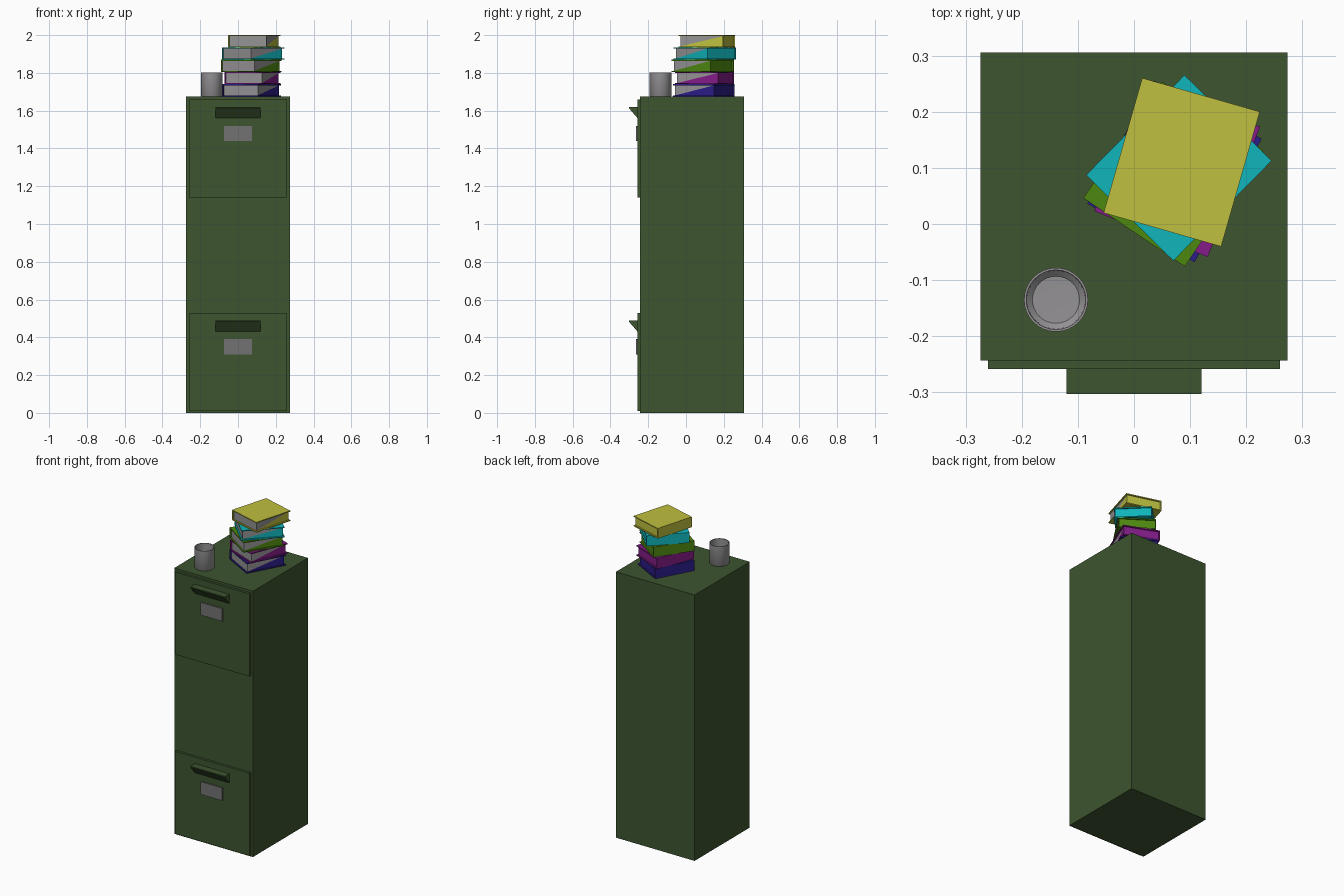
import bpy, bmesh
from math import radians
from mathutils import Matrix, Vector

cube = bpy.data.objects.get("Cube")
if cube:
    bpy.data.objects.remove(cube, do_unlink=True)


def material(name, rgb):
    m = bpy.data.materials.new(name)
    m.use_nodes = True
    m.diffuse_color = (*rgb, 1)
    m.node_tree.nodes["Principled BSDF"].inputs["Base Color"].default_value = (*rgb, 1)
    return m


GREEN = material("cabinet green", (0.047, 0.09, 0.028))
LABEL = material("label grey", (0.17, 0.17, 0.17))
GREY = material("light grey", (0.3, 0.29, 0.3))
YELLOW = material("yellow", (0.52, 0.53, 0.05))
CYAN = material("cyan", (0.005, 0.46, 0.5))
LEAF = material("leaf green", (0.075, 0.25, 0.005))
PURPLE = material("purple", (0.23, 0.012, 0.25))
BLUE = material("deep blue", (0.025, 0.012, 0.25))


def finish(name, bm, *mats):
    bmesh.ops.recalc_face_normals(bm, faces=bm.faces)
    mesh = bpy.data.meshes.new(name)
    bm.to_mesh(mesh)
    bm.free()
    for m in mats:
        mesh.materials.append(m)
    obj = bpy.data.objects.new(name, mesh)
    bpy.context.collection.objects.link(obj)
    return obj


def add_box(bm, lo, hi):
    """Add a box between two corners and return its faces."""
    lo, hi = Vector(lo), Vector(hi)
    mat = Matrix.Translation((lo + hi) / 2) @ Matrix.Diagonal((*(hi - lo), 1))
    verts = bmesh.ops.create_cube(bm, size=1, matrix=mat)["verts"]
    return list({f for v in verts for f in v.link_faces})


def box(name, lo, hi, mat):
    bm = bmesh.new()
    add_box(bm, lo, hi)
    return finish(name, bm, mat)


def prism(name, profile, half_width, mat):
    """Extrude a (y, z) profile along x."""
    bm = bmesh.new()
    face = bm.faces.new([bm.verts.new((-half_width, y, z)) for y, z in profile])
    new = bmesh.ops.extrude_face_region(bm, geom=[face])["geom"]
    moved = [v for v in new if isinstance(v, bmesh.types.BMVert)]
    bmesh.ops.translate(bm, verts=moved, vec=(2 * half_width, 0, 0))
    return finish(name, bm, mat)


# Cabinet body
FRONT, PANEL, TOP = -0.243, -0.258, 1.675
box("cabinet_body", (-0.274, FRONT, 0), (0.274, 0.306, TOP), GREEN)

# Drawers with wedge pulls and label plates
for side, z in (("lower", 0.01), ("upper", 1.14)):
    box(side + "_drawer_front", (-0.26, PANEL, z), (0.26, FRONT, z + 0.52), GREEN)
    prism(side + "_pull", [(PANEL, z + 0.48), (-0.303, z + 0.48),
                           (-0.303, z + 0.474), (PANEL, z + 0.422)], 0.12, GREEN)
    box(side + "_label", (-0.075, -0.265, z + 0.3), (0.075, PANEL, z + 0.38), LABEL)

# Cup, open at the top
cup_profile = [(0, 0), (0.054, 0), (0.057, 0.004), (0.057, 0.127),
               (0.053, 0.127), (0.052, 0.015), (0.042, 0.006), (0, 0.005)]
bm = bmesh.new()
ring = [bm.verts.new((r, 0, z)) for r, z in cup_profile]
edges = [bm.edges.new(pair) for pair in zip(ring, ring[1:])]
bmesh.ops.spin(bm, geom=ring + edges, cent=(0, 0, 0), axis=(0, 0, 1),
               angle=radians(360), steps=32)
bmesh.ops.remove_doubles(bm, verts=bm.verts, dist=0.0002)
cup = finish("cup", bm, GREY)
cup.location = (-0.139, -0.135, TOP)
bpy.context.view_layer.objects.active = cup
cup.select_set(True)
bpy.ops.object.shade_smooth_by_angle(angle=radians(40))
cup.select_set(False)

# Books: two covers, a spine on the left, and an inset page block
W, D, H, T, LIP = 0.109, 0.125, 0.065, 0.006, 0.008


def book(name, mat, centre, turn, z):
    bm = bmesh.new()
    add_box(bm, (-W, -D, 0), (W, D, T))
    add_box(bm, (-W, -D, H - T), (W, D, H))
    add_box(bm, (-W, -D, T), (T - W, D, H - T))
    pages = add_box(bm, (T - W, LIP - D, T), (W - LIP, D - LIP, H - T))
    for f in pages:
        f.normal_update()
        if f.normal.y < -0.9:
            f.material_index = 1
        elif f.normal.x > 0.9:
            # Page side is split along its diagonal into two colours
            low_front = min(f.verts, key=lambda v: v.co.y + v.co.z)
            high_back = max(f.verts, key=lambda v: v.co.y + v.co.z)
            for part in (f, bmesh.utils.face_split(f, low_front, high_back)[0]):
                mid = part.calc_center_median()
                part.material_index = int(mid.z > H / 2)
    obj = finish(name, bm, mat, GREY)
    obj.location = (*centre, z)
    obj.rotation_euler.z = radians(turn)


stack = [
    ("blue_book", BLUE, (0.072, 0.094), -28.5),
    ("purple_book", PURPLE, (0.077, 0.098), -22),
    ("green_book", LEAF, (0.07, 0.089), -34),
    ("cyan_book", CYAN, (0.08, 0.1), -44.5),
    ("yellow_book", YELLOW, (0.085, 0.11), -16),
]
for i, (name, mat, centre, turn) in enumerate(stack):
    book(name, mat, centre, turn, TOP + i * H)
